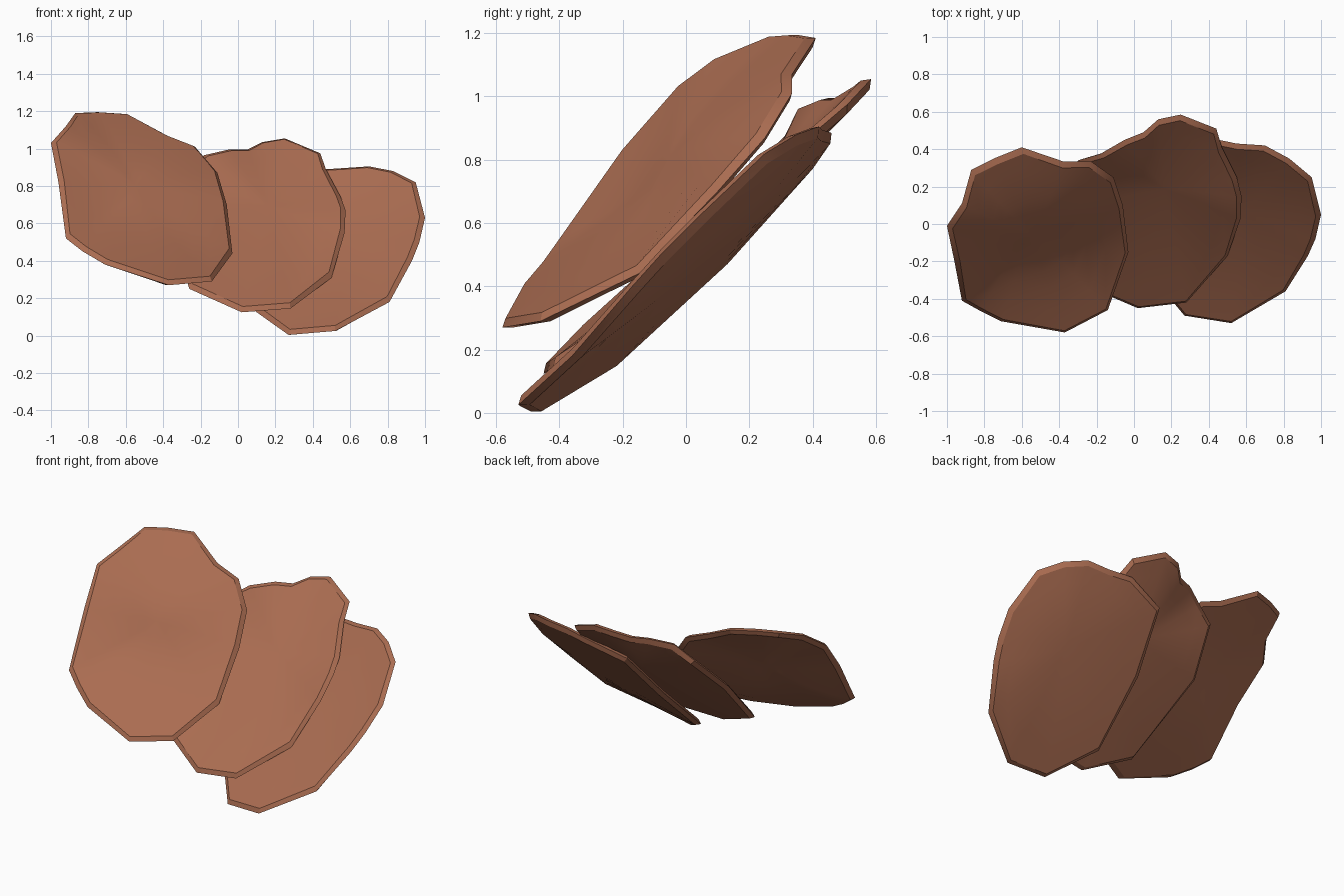
import bpy, bmesh, math
from mathutils import Vector

if "Cube" in bpy.data.objects:
    bpy.data.objects.remove(bpy.data.objects["Cube"])

meat = bpy.data.materials.new("cooked_meat_brown")
meat.diffuse_color = (0.4, 0.15, 0.082, 1)
meat.use_nodes = True
meat.node_tree.nodes["Principled BSDF"].inputs["Base Color"].default_value = meat.diffuse_color


def slice_part(name, rim, sag, step=0.0, half=0.02, inset=0.027):
    """Thin dished slab with a faceted outline and a bevelled rim, built from rings."""
    rim = [Vector(p) for p in rim]
    n = len(rim)
    c = sum(rim, Vector()) / n
    normal = Vector()
    for i in range(n):
        normal += (rim[i] - c).cross(rim[(i + 1) % n] - c)
    normal.normalize()
    if normal.z < 0:
        normal.negate()

    def surface(p, t):
        # point at fraction t from centre to rim; unevenness fades toward the centre
        dev = (p - c).dot(normal)
        q = c + (p - c - normal * dev) * t
        fold = math.tanh((q.y + 0.05 - 0.3 * (q.x + 0.45)) / 0.12)
        bend = (1 - t * t) * (-sag + step * fold)
        return q + normal * (dev * t ** 2 + bend)

    bm = bmesh.new()
    edge = [bm.verts.new(p) for p in rim]
    for side in (1, -1):
        off = normal * half * side
        centre = bm.verts.new(surface(c, 0) + off)
        rings = []
        for f in (0.15, 0.3, 0.45, 0.6, 0.8, 1.0):
            ring = []
            for p in rim:
                t = f * (1 - inset / (p - c).length)
                ring.append(bm.verts.new(surface(p, t) + off))
            rings.append(ring)
        rings.append(edge)
        for i in range(n):
            j = (i + 1) % n
            bm.faces.new((centre, rings[0][i], rings[0][j]))
            for a, b in zip(rings, rings[1:]):
                bm.faces.new((a[i], b[i], b[j], a[j]))
    bmesh.ops.recalc_face_normals(bm, faces=bm.faces)
    me = bpy.data.meshes.new(name)
    bm.to_mesh(me)
    bm.free()
    me.materials.append(meat)
    ob = bpy.data.objects.new(name, me)
    bpy.context.collection.objects.link(ob)
    bpy.ops.object.select_all(action='DESELECT')
    ob.select_set(True)
    bpy.context.view_layer.objects.active = ob
    bpy.ops.object.shade_smooth_by_angle(angle=0.5)
    return ob


# front left slice, on top of the stack, with a soft fold across its middle
slice_part("left_slice", [
    (-1.0, -.01, 1.03), (-.92, .11, 1.12), (-.87, .29, 1.19), (-.75, .35, 1.195),
    (-.60, .41, 1.185), (-.38, .335, 1.07), (-.23, .335, 1.01), (-.11, .25, .87),
    (-.06, .10, .70), (-.03, -.15, .44), (-.14, -.46, .29), (-.37, -.58, .27),
    (-.71, -.52, .38), (-.83, -.46, .45), (-.92, -.41, .52), (-.96, -.2, .82)],
    sag=0.01, step=0.045)

# middle slice
slice_part("middle_slice", [
    (.25, .585, 1.055), (.44, .51, .975), (.47, .41, .89), (.55, .25, .74),
    (.575, .15, .67), (.57, .03, .55), (.5, -.17, .31), (.28, -.42, .145),
    (.02, -.45, .125), (-.26, -.33, .25), (-.38, .10, .64), (-.30, .34, .88),
    (-.18, .375, .965), (-.05, .45, .995), (.05, .49, .995), (.13, .56, 1.035)], sag=0.03)

# right slice, lowest, leaning down under the middle one
slice_part("right_slice", [
    (.70, .42, .905), (.83, .35, .88), (.95, .25, .82), (1.0, .05, .63),
    (.97, -.08, .5), (.93, -.17, .40), (.81, -.36, .18), (.52, -.53, .025),
    (.27, -.49, .004), (.065, -.245, .15), (.07, .12, .485), (.14, .40, .80),
    (.40, .46, .885), (.55, .43, .895)], sag=0.04)
